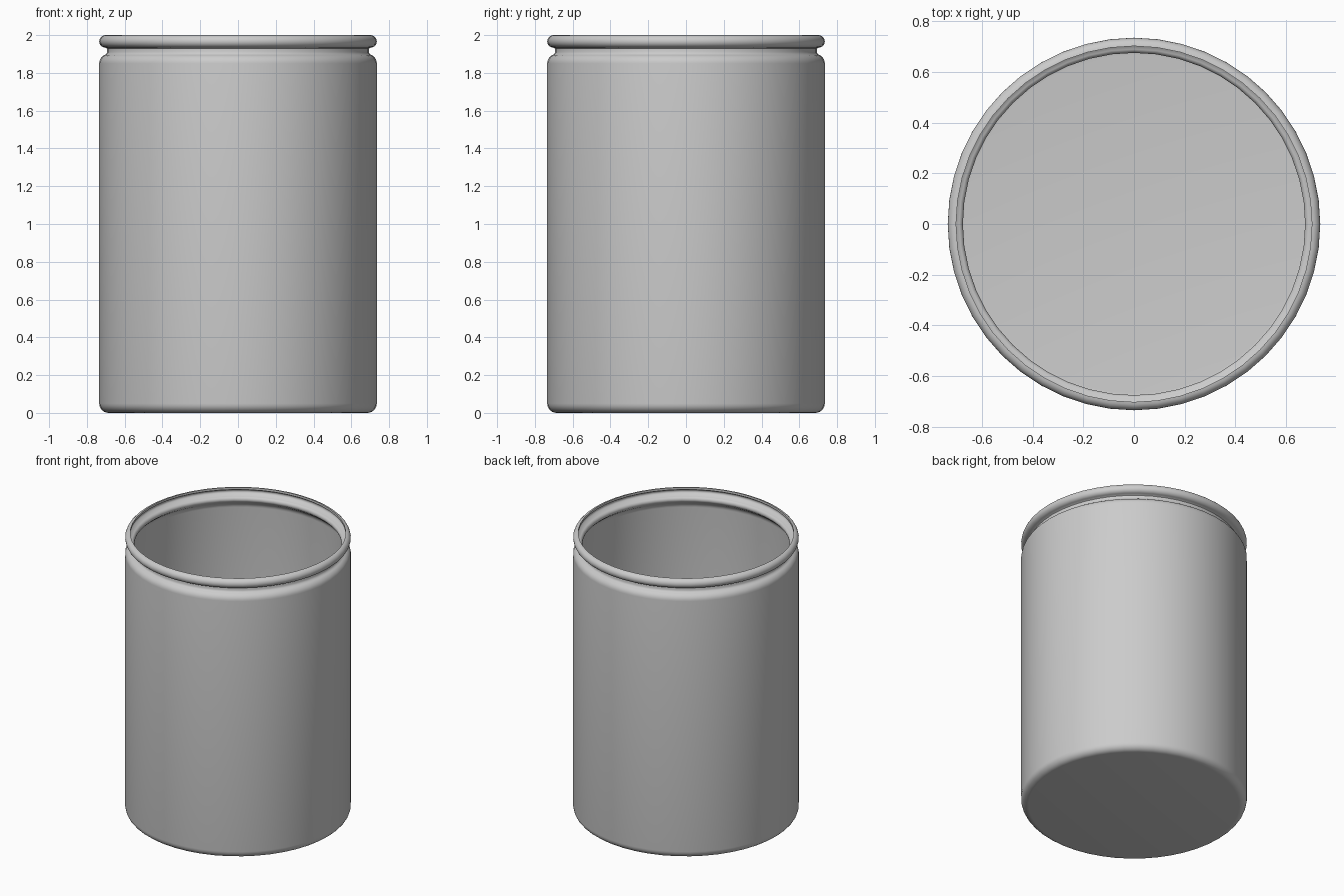
import bpy, bmesh
from math import sin, cos, radians, tau

cube = bpy.data.objects.get("Cube")
if cube:
    bpy.data.objects.remove(cube, do_unlink=True)

SEGMENTS = 48

grey = bpy.data.materials.new("plain grey")
grey.use_nodes = True
colour = (0.6, 0.6, 0.6, 1)
grey.diffuse_color = colour
grey.node_tree.nodes["Principled BSDF"].inputs["Base Color"].default_value = colour


def arc(r, z, radius, start, end, steps=6):
    """Points of a circular arc in the (radius, height) plane."""
    angles = [radians(start + (end - start) * i / steps) for i in range(steps + 1)]
    return [(r + radius * cos(a), z + radius * sin(a)) for a in angles]


def lathe(name, profile):
    """Revolve a profile, which starts and ends on the axis, around z."""
    bm = bmesh.new()
    rings = []
    for r, z in profile:
        if r == 0:
            rings.append([bm.verts.new((0, 0, z))] * SEGMENTS)
        else:
            rings.append([bm.verts.new((r * cos(tau * i / SEGMENTS), r * sin(tau * i / SEGMENTS), z))
                          for i in range(SEGMENTS)])
    for low, high in zip(rings, rings[1:]):
        for i in range(SEGMENTS):
            j = (i + 1) % SEGMENTS
            corners = dict.fromkeys([low[i], low[j], high[j], high[i]])
            bm.faces.new(list(corners))
    bmesh.ops.recalc_face_normals(bm, faces=bm.faces)
    mesh = bpy.data.meshes.new(name)
    bm.to_mesh(mesh)
    bm.free()
    mesh.materials.append(grey)
    obj = bpy.data.objects.new(name, mesh)
    bpy.context.collection.objects.link(obj)
    bpy.ops.object.select_all(action="DESELECT")
    obj.select_set(True)
    bpy.context.view_layer.objects.active = obj
    bpy.ops.object.shade_smooth_by_angle(angle=radians(50))
    return obj


# Outside: floor, rounded foot, wall, shoulder, neck groove and rolled rim
outside = [(0, 0)]
outside += arc(0.685, 0.05, 0.05, -90, 0)
outside += arc(0.685, 1.85, 0.05, 0, 75)
outside += [(0.693, 1.91), (0.693, 1.928)]
outside += arc(0.702, 1.967, 0.033, -90, 90, 10)

# Inside: lip edge, hollow of the rim, bulge behind the neck, wall and floor
inside = [(0.702, 1.984)]
inside += arc(0.702, 1.967, 0.015, 60, -60)
inside += arc(0.697, 1.92, 0.022, 90, 250, 8)
inside += arc(0.67, 1.85, 0.048, 60, 0)
inside += arc(0.668, 0.07, 0.05, 0, -90)
inside += [(0, 0.02)]

lathe("open_jar", outside + inside)
